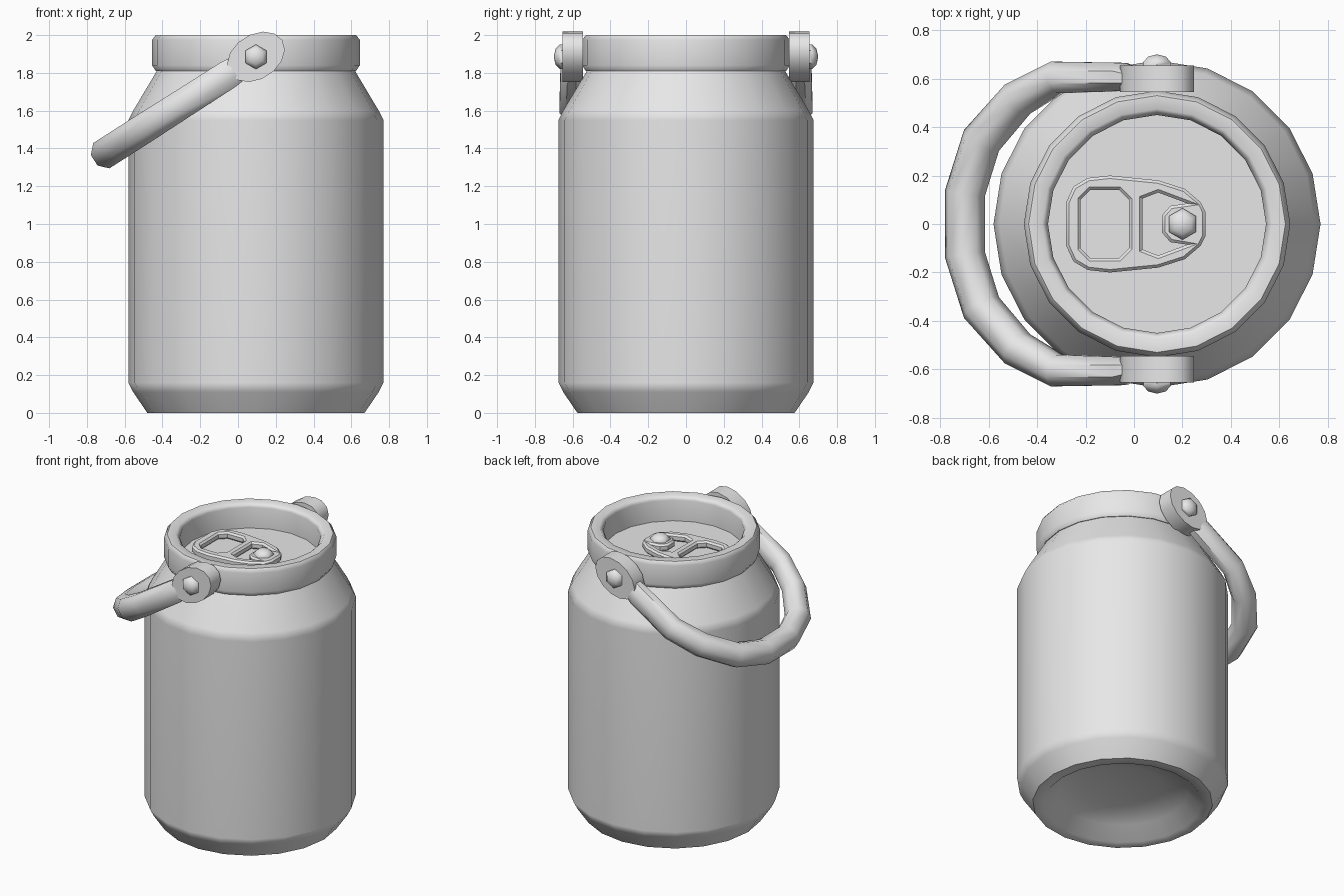
import bpy, bmesh
from math import cos, sin, pi, radians
from mathutils import Matrix, Vector

cube = bpy.data.objects.get("Cube")
if cube:
    bpy.data.objects.remove(cube, do_unlink=True)

grey = bpy.data.materials.new("light grey")
grey.use_nodes = True
grey.diffuse_color = (0.8, 0.8, 0.8, 1)
grey.node_tree.nodes["Principled BSDF"].inputs["Base Color"].default_value = (0.8, 0.8, 0.8, 1)

AXIS = 0.095                          # the can stands off-centre because of the handle
TILT = radians(32.6)
PIVOT = Matrix.Translation((AXIS, 0, 1.885))
SWING = PIVOT @ Matrix.Rotation(-TILT, 4, 'Y')


def finish(obj, angle, weighted=False):
    """Material, smooth shading with kept sharp edges."""
    if not obj.data.materials:
        obj.data.materials.append(grey)
    bpy.ops.object.select_all(action='DESELECT')
    obj.select_set(True)
    bpy.context.view_layer.objects.active = obj
    bpy.ops.object.shade_smooth_by_angle(angle=radians(angle))
    if weighted:
        mod = obj.modifiers.new("weighted normals", 'WEIGHTED_NORMAL')
        mod.keep_sharp = True
    return obj


def skin(name, rings, matrix, angle, weighted=False, caps=True):
    """Join rings of points with quads; a one-point ring becomes a tip."""
    bm = bmesh.new()
    loops = [[bm.verts.new(p) for p in ring] for ring in rings]
    for a, b in zip(loops, loops[1:]):
        n = max(len(a), len(b))
        for i in range(n):
            j = (i + 1) % n
            quad = [a[i % len(a)], a[j % len(a)], b[j % len(b)], b[i % len(b)]]
            bm.faces.new(list(dict.fromkeys(quad)))
    if caps:
        for loop in (loops[0], loops[-1]):
            if len(loop) > 2:
                bm.faces.new(loop)
    bmesh.ops.recalc_face_normals(bm, faces=bm.faces)
    bm.transform(matrix)
    mesh = bpy.data.meshes.new(name)
    bm.to_mesh(mesh)
    bm.free()
    obj = bpy.data.objects.new(name, mesh)
    bpy.context.collection.objects.link(obj)
    return finish(obj, angle, weighted)


def lathe(name, profile, sides, matrix, phase=0, angle=50, weighted=False):
    def ring(r, z):
        if r == 0:
            return [(0, 0, z)]
        turns = [phase + 2 * pi * i / sides for i in range(sides)]
        return [(r * cos(t), r * sin(t), z) for t in turns]
    return skin(name, [ring(r, z) for r, z in profile], matrix, angle, weighted)


# Can body, from the recessed base round the outside, over the rim to the lid
centre = Matrix.Translation((AXIS, 0, 0))
lathe("can_body", [
    (0, .13), (.25, .12), (.42, .08), (.505, 0),
    (.575, 0), (.65, .11), (.675, .16),
    (.675, 1.55), (.65, 1.6), (.525, 1.81),
    (.53, 1.81), (.55, 1.84), (.55, 1.975), (.53, 2),
    (.475, 2), (.45, 1.975), (.45, 1.83), (0, 1.83)], 20, centre, weighted=True)

# Pull tab: filled outline with two openings, the second wrapping a tongue
outline = [(-.28, .09), (-.25, .155), (-.19, .19), (-.1, .2), (.1, .18),
           (.21, .145), (.275, .09), (.295, .05)]
finger_hole = [(-.22, .1), (-.18, .14), (-.06, .14), (-.02, .1)]
tongue_slot = [(.115, .035), (.15, .075), (.22, .085), (.1, .13), (.035, .105)]

curve = bpy.data.curves.new("pull_tab", 'CURVE')
curve.dimensions = '2D'
curve.fill_mode = 'BOTH'
curve.extrude = .013
curve.bevel_depth = .012
curve.bevel_resolution = 0
curve.offset = -.012
for half in (outline, finger_hole, tongue_slot):
    points = half + [(x, -y) for x, y in reversed(half)]
    spline = curve.splines.new('POLY')
    spline.points.add(len(points) - 1)
    for point, (x, y) in zip(spline.points, points):
        point.co = (x, y, 0, 1)
    spline.use_cyclic_u = True
tab = bpy.data.objects.new("pull_tab", curve)
tab.location.z = 1.857
bpy.context.collection.objects.link(tab)
bpy.ops.object.select_all(action='DESELECT')
tab.select_set(True)
bpy.context.view_layer.objects.active = tab
bpy.ops.object.convert(target='MESH')
finish(bpy.context.view_layer.objects.active, 30)

# Rivet holding the tab, and the hex-headed bolts of the handle
dome = [(.065, 0), (.065, .015), (.042, .037), (0, .046)]
lathe("tab_rivet", dome, 6, Matrix.Translation((.2, 0, 1.875)), pi / 2)
for side, label in ((1, "back"), (-1, "front")):
    outward = Matrix.Rotation(-side * pi / 2, 4, 'X')
    lathe(label + "_bolt", dome, 6,
          PIVOT @ Matrix.Translation((0, side * .654, 0)) @ outward, pi / 2)
    # Oval ear lying against the rim
    stretch = Matrix.Diagonal((.165, .118, 1, 1))
    lathe(label + "_handle_ear", [(1, .545), (1, .655)], 14, SWING @ outward @ stretch)

# Handle: octagonal bar; each station is reach, sideways, half thickness, half height
half = [(.11, .6, .045, .07), (.17, .607, .06, .078), (.49, .605, .068, .08),
        (.684, .515, .075, .082), (.86, .345, .08, .082), (.94, .13, .08, .082)]
stations = half + [(u, -v, t, h) for u, v, t, h in reversed(half)]
rings = []
for i, (u, v, t, h) in enumerate(stations):
    before, after = stations[max(i - 1, 0)], stations[min(i + 1, len(stations) - 1)]
    along = Vector((before[0] - after[0], after[1] - before[1], 0)).normalized()
    across = Vector((-along.y, along.x, 0))
    mid = Vector((-u, v, 0))
    turns = [2 * pi * (k + .5) / 8 for k in range(8)]
    rings.append([mid + 1.05 * (across * t * cos(a) + Vector((0, 0, h * sin(a)))) for a in turns])
skin("carry_handle", rings, SWING, 50)
